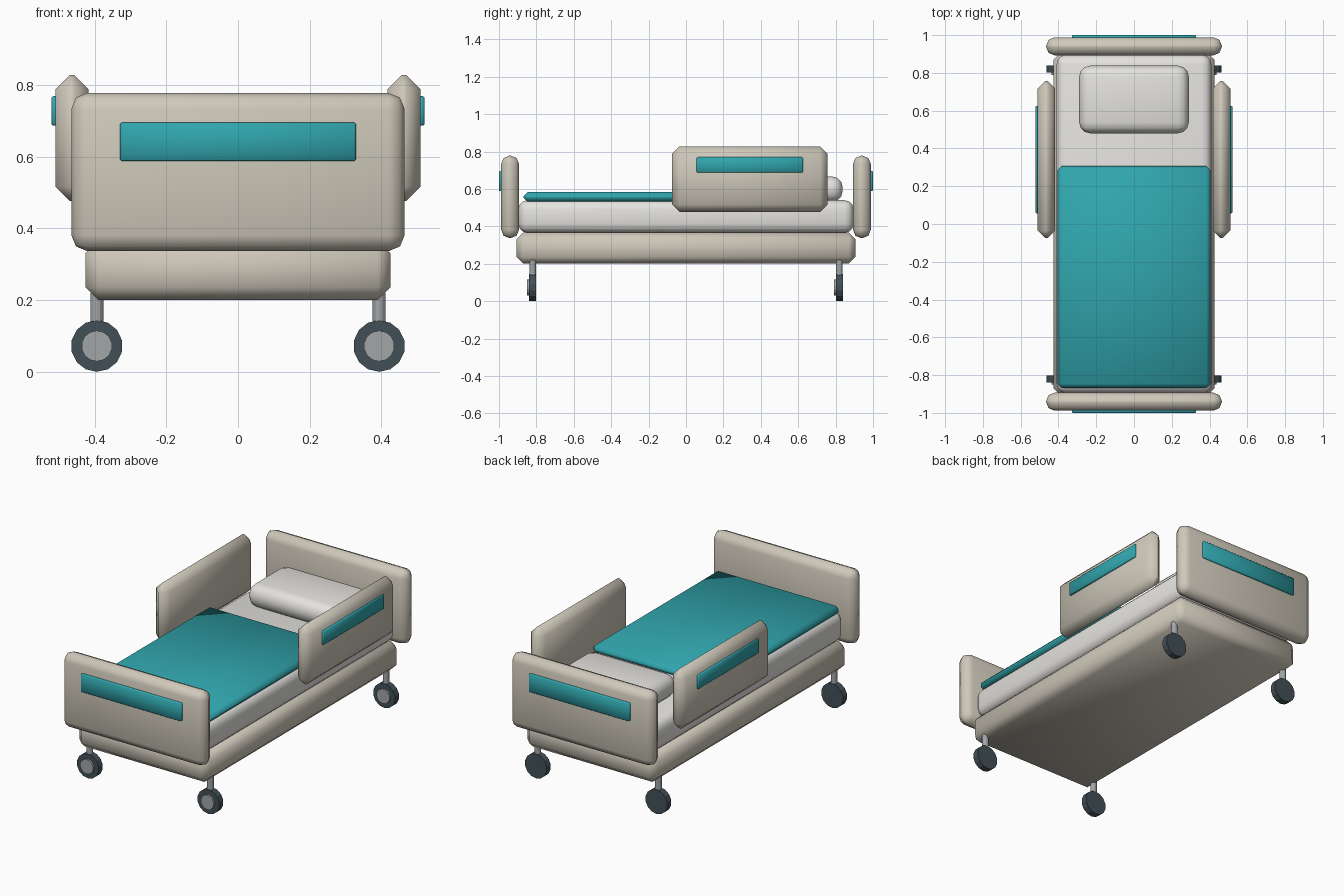
import bpy, bmesh, math
from mathutils import Matrix

if "Cube" in bpy.data.objects:
    bpy.data.objects.remove(bpy.data.objects["Cube"])


def material(name, rgb):
    m = bpy.data.materials.new(name)
    m.diffuse_color = (*rgb, 1)
    m.use_nodes = True
    m.node_tree.nodes["Principled BSDF"].inputs["Base Color"].default_value = m.diffuse_color
    return m


BEIGE = material("beige_plastic", (0.62, 0.58, 0.49))
TEAL = material("teal", (0.03, 0.38, 0.42))
LINEN = material("linen", (0.78, 0.77, 0.74))
RUBBER = material("dark_rubber", (0.055, 0.08, 0.095))
METAL = material("grey_metal", (0.36, 0.38, 0.39))


def finish(bm, name, mat, smooth_angle):
    me = bpy.data.meshes.new(name)
    bm.normal_update()
    bm.to_mesh(me)
    bm.free()
    me.materials.append(mat)
    if smooth_angle:
        me.shade_smooth()
        me.set_sharp_from_angle(angle=math.radians(smooth_angle))
    ob = bpy.data.objects.new(name, me)
    bpy.context.collection.objects.link(ob)
    return ob


def box(name, mat, x, y, z, bevel, segments=1):
    """Bevelled box from (min, max) ranges on each axis."""
    bm = bmesh.new()
    bmesh.ops.create_cube(bm, size=1)
    for v in bm.verts:
        for i, (lo, hi) in enumerate((x, y, z)):
            v.co[i] = lo if v.co[i] < 0 else hi
    bmesh.ops.bevel(bm, geom=bm.edges[:], offset=bevel, offset_type='OFFSET',
                    segments=segments, profile=0.5, affect='EDGES',
                    clamp_overlap=True)
    return finish(bm, name, mat, 50)


def cylinder(name, mat, centre, radius, depth, sides, along_y=False):
    bm = bmesh.new()
    bmesh.ops.create_cone(bm, cap_ends=True, segments=sides, radius1=radius,
                          radius2=radius, depth=depth)
    if along_y:
        bm.transform(Matrix.Rotation(math.pi / 2, 4, 'X'))
    bm.transform(Matrix.Translation(centre))
    return finish(bm, name, mat, 0)


# Base, mattress, blanket and pillow
box("bed_base", BEIGE, (-0.426, 0.426), (-0.906, 0.906), (0.2, 0.367), 0.036)
box("mattress", LINEN, (-0.41, 0.41), (-0.896, 0.896), (0.365, 0.54), 0.05, 3)
box("blanket", TEAL, (-0.405, 0.405), (-0.868, 0.306), (0.53, 0.584), 0.022)
box("pillow", LINEN, (-0.29, 0.29), (0.48, 0.838), (0.532, 0.667), 0.058, 3)

# End boards with accent strips
for name, s in (("footboard", -1), ("headboard", 1)):
    box(name, BEIGE, (-0.465, 0.465), sorted((s * 0.893, s * 0.988)),
        (0.337, 0.778), 0.044, 2)
    box(name + "_strip", TEAL, (-0.329, 0.329), sorted((s * 0.98, s * 1.0)),
        (0.588, 0.696), 0.005)

# Side rails with accent strips
for name, s in (("left_rail", -1), ("right_rail", 1)):
    box(name, BEIGE, sorted((s * 0.417, s * 0.51)), (-0.075, 0.757),
        (0.477, 0.828), 0.04)
    box(name + "_strip", TEAL, sorted((s * 0.503, s * 0.521)), (0.056, 0.625),
        (0.687, 0.77), 0.005)

# Castors: stem, wheel and a hub on the front face
for sx, side in ((-1, "left"), (1, "right")):
    for sy, end in ((-1, "front"), (1, "back")):
        x, y, tag = sx * 0.394, sy * 0.82, f"{end}_{side}"
        cylinder("castor_stem_" + tag, METAL, (x, y, 0.165), 0.018, 0.11, 12)
        cylinder("castor_wheel_" + tag, RUBBER, (x, y, 0.072), 0.072, 0.038, 14, True)
        cylinder("castor_hub_" + tag, METAL, (x, y - 0.0175, 0.072), 0.043, 0.025, 14, True)
